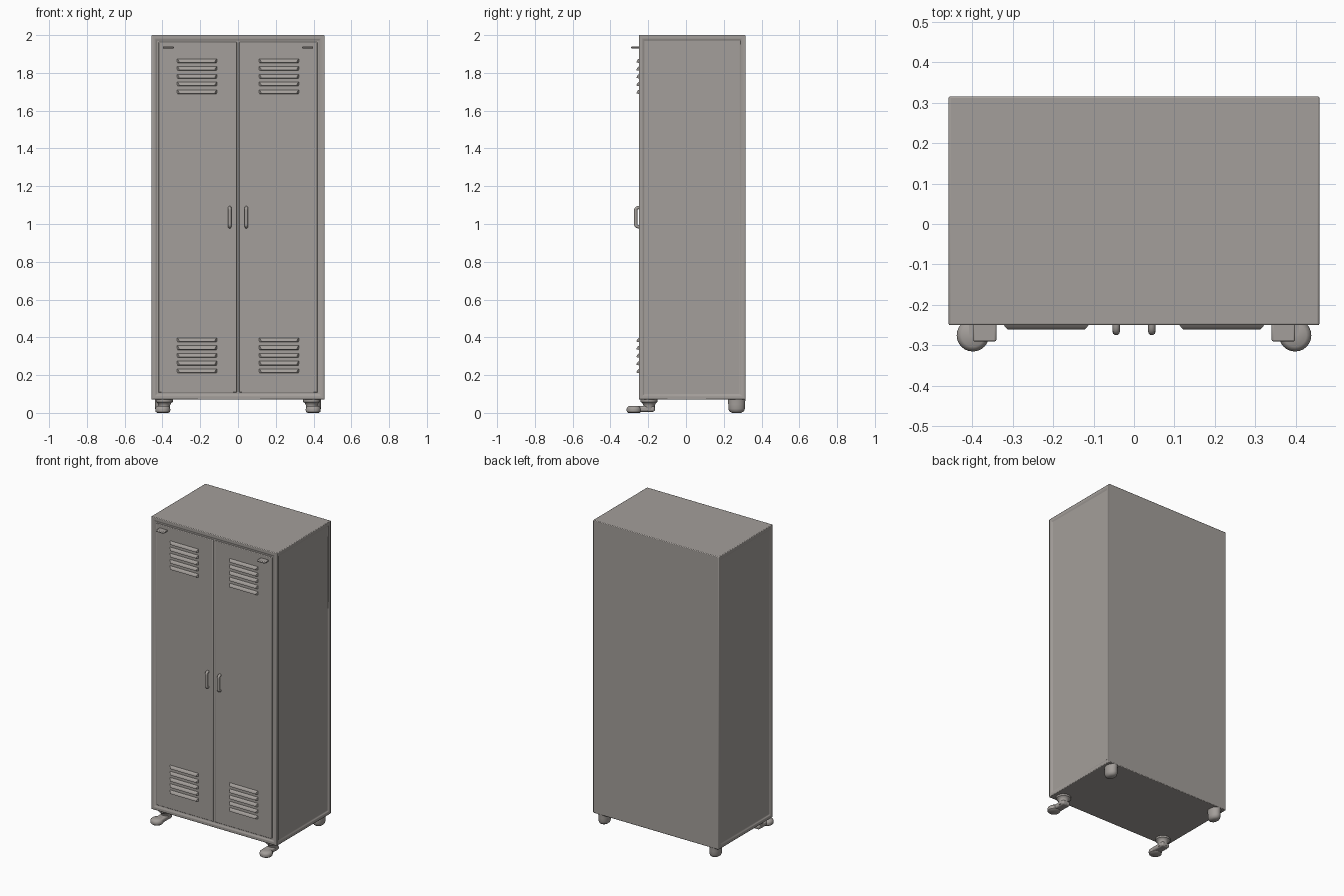
import bpy, bmesh, math
from mathutils import Matrix, Vector

if "Cube" in bpy.data.objects:
    bpy.data.objects.remove(bpy.data.objects["Cube"])

paint = bpy.data.materials.new("warm grey paint")
paint.diffuse_color = (0.37, 0.345, 0.325, 1)
paint.use_nodes = True
paint.node_tree.nodes["Principled BSDF"].inputs["Base Color"].default_value = paint.diffuse_color


def finish(name, bm, bevel=0.0, segments=2):
    bmesh.ops.recalc_face_normals(bm, faces=bm.faces)
    me = bpy.data.meshes.new(name)
    bm.to_mesh(me)
    bm.free()
    me.materials.append(paint)
    ob = bpy.data.objects.new(name, me)
    bpy.context.collection.objects.link(ob)
    if bevel:
        mod = ob.modifiers.new("bevel", "BEVEL")
        mod.width, mod.segments, mod.limit_method = bevel, segments, "ANGLE"
    bpy.ops.object.select_all(action="DESELECT")
    ob.select_set(True)
    bpy.context.view_layer.objects.active = ob
    bpy.ops.object.shade_smooth_by_angle(angle=math.radians(40))
    return ob


def box_bm(lo, hi):
    lo, hi = Vector(lo), Vector(hi)
    bm = bmesh.new()
    size = Matrix.Diagonal((*(hi - lo), 1))
    bmesh.ops.create_cube(bm, size=1, matrix=Matrix.Translation((lo + hi) / 2) @ size)
    return bm


def lathe(name, x, y, profile, sides=24, sy=1.0):
    """Round part from (radius, z) points."""
    bm = bmesh.new()
    rings = []
    for r, z in profile:
        rings.append([bm.verts.new((x + r * math.cos(2 * math.pi * i / sides),
                                    y + sy * r * math.sin(2 * math.pi * i / sides), z))
                      for i in range(sides)])
    for a, b in zip(rings, rings[1:]):
        for i in range(sides):
            j = (i + 1) % sides
            bm.faces.new((a[i], a[j], b[j], b[i]))
    bm.faces.new(rings[0])
    bm.faces.new(rings[-1])
    return finish(name, bm)


def tube(name, points, radius):
    cu = bpy.data.curves.new(name, "CURVE")
    cu.dimensions = "3D"
    cu.bevel_depth, cu.bevel_resolution, cu.use_fill_caps = radius, 3, True
    sp = cu.splines.new("NURBS")
    sp.points.add(len(points) - 1)
    for p, co in zip(sp.points, points):
        p.co = (*co, 1)
    sp.order_u, sp.use_endpoint_u = 3, True
    cu.materials.append(paint)
    ob = bpy.data.objects.new(name, cu)
    bpy.context.collection.objects.link(ob)


# cabinet body with shallow recessed side panels and door opening
bm = box_bm((-0.458, -0.25, 0.07), (0.458, 0.315, 2.0))
bm.faces.ensure_lookup_table()
bm.normal_update()
framed = [f for f in bm.faces if abs(f.normal.x) > 0.9 or f.normal.y < -0.9]
for f in framed:
    bmesh.ops.inset_individual(bm, faces=[f], thickness=0.03)
    bmesh.ops.inset_individual(bm, faces=[f], thickness=0.008, depth=-0.006)
finish("cabinet_body", bm, 0.005)

# two door panels with a centre seam
for s, side in ((-1, "left"), (1, "right")):
    xs = sorted((s * 0.006, s * 0.421))
    finish(side + "_door", box_bm((xs[0], -0.2495, 0.107), (xs[1], -0.235, 1.963)), 0.004)


# pressed louvre hood: wedge profile with tapered ends
def louvre(name, x, z, half):
    bm = bmesh.new()
    prof = [(0.004, 0.013, 0), (-0.005, 0.007, 0.006), (-0.011, -0.003, 0.012),
            (-0.011, -0.009, 0.012), (0.004, -0.012, 0)]
    ends = [[bm.verts.new((x + s * (half - t), -0.25 + y, z + dz)) for y, dz, t in prof]
            for s in (-1, 1)]
    bm.faces.new(ends[0])
    bm.faces.new(ends[1])
    for i in range(len(prof)):
        j = (i + 1) % len(prof)
        bm.faces.new((ends[0][i], ends[0][j], ends[1][j], ends[1][i]))
    finish(name, bm)


for level, z0 in (("upper", 1.70), ("lower", 0.222)):
    for s, side in ((-1, "left"), (1, "right")):
        for i in range(5):
            louvre(f"{level}_{side}_louvre_{i + 1}", s * 0.217, z0 + i * 0.041, 0.107)

for s, side in ((-1, "left"), (1, "right")):
    # upright pull handle
    x = s * 0.044
    tube(side + "_handle", [(x, -0.245, 0.985), (x, -0.266, 0.985), (x, -0.266, 1.01),
                            (x, -0.266, 1.06), (x, -0.266, 1.087), (x, -0.245, 1.087)], 0.009)
    # small tab near the top of the door
    xs = sorted((s * 0.34, s * 0.398))
    finish(side + "_top_tab", box_bm((xs[0], -0.29, 1.929), (xs[1], -0.24, 1.94)), 0.004)

    # front foot: flange, neck, forward arm and round pad
    lathe(side + "_front_foot_mount", s * 0.39, -0.195,
          [(0.030, 0.012), (0.030, 0.04), (0.036, 0.052), (0.045, 0.058), (0.045, 0.075)])
    xs = sorted((s * 0.362, s * 0.418))
    finish(side + "_front_foot_arm", box_bm((xs[0], -0.285, 0.006), (xs[1], -0.165, 0.036)), 0.010, 3)
    lathe(side + "_front_foot_pad", s * 0.398, -0.275,
          [(0.030, 0.0), (0.038, 0.006), (0.040, 0.018), (0.037, 0.029), (0.028, 0.036)])

    # rear foot: stubby rounded peg
    lathe(side + "_rear_foot", s * 0.405, 0.268,
          [(0.018, 0.0), (0.029, 0.008), (0.034, 0.022), (0.034, 0.045), (0.036, 0.075)], sy=1.3)
